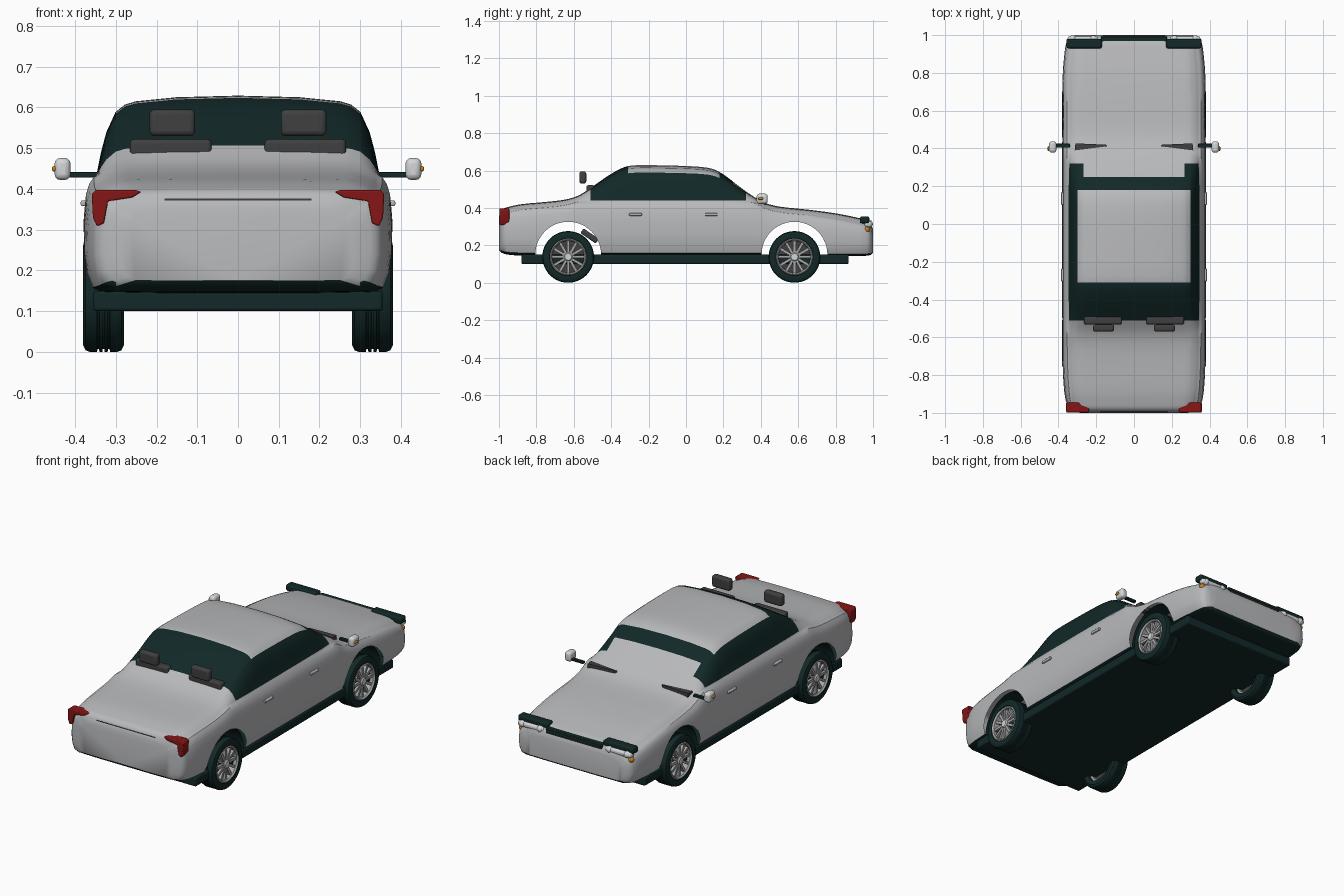
import bpy, bmesh, math
from mathutils import Vector, Matrix

if "Cube" in bpy.data.objects:
    bpy.data.objects.remove(bpy.data.objects["Cube"])

def material(name, r, g, b):
    m = bpy.data.materials.new(name)
    m.diffuse_color = (r, g, b, 1)
    m.use_nodes = True
    m.node_tree.nodes["Principled BSDF"].inputs["Base Color"].default_value = m.diffuse_color
    return m

SILVER = material("silver paint", .48, .485, .50)
DARK = material("dark teal", .006, .021, .021)
RED = material("tail red", .24, .008, .008)
AMBER = material("amber", .6, .22, .01)
SEAT = material("charcoal", .05, .05, .05)
LAMP = material("lamp white", .66, .67, .68)
RIM = material("wheel metal", .40, .40, .41)

def finish(bm, name, mats, mirror=False, bevel=0, angle=35):
    bmesh.ops.recalc_face_normals(bm, faces=bm.faces)
    me = bpy.data.meshes.new(name)
    bm.to_mesh(me)
    bm.free()
    ob = bpy.data.objects.new(name, me)
    bpy.context.collection.objects.link(ob)
    for m in mats:
        me.materials.append(m)
    if bevel:
        b = ob.modifiers.new("bevel", 'BEVEL')
        b.width, b.segments = bevel, 3
    if mirror:
        ob.modifiers.new("mirror", 'MIRROR')
    bpy.ops.object.select_all(action='DESELECT')
    ob.select_set(True)
    bpy.context.view_layer.objects.active = ob
    bpy.ops.object.shade_smooth_by_angle(angle=math.radians(angle))
    return ob

def box(name, lo, hi, mat, mirror=False, bevel=0, tilt=0):
    bm = bmesh.new()
    lo, hi = Vector(lo), Vector(hi)
    mid = (lo + hi) / 2
    mtx = Matrix.Translation(mid) @ Matrix.Rotation(tilt, 4, 'X') @ Matrix.Diagonal((*(hi - lo), 1))
    bmesh.ops.create_cube(bm, size=1, matrix=mtx)
    return finish(bm, name, [mat], mirror, bevel)

def prism(name, pts, offset, mat, mirror=False, bevel=0):
    bm = bmesh.new()
    f = bm.faces.new([bm.verts.new(p) for p in pts])
    r = bmesh.ops.extrude_face_region(bm, geom=[f])
    bmesh.ops.translate(bm, vec=offset, verts=[v for v in r['geom'] if isinstance(v, bmesh.types.BMVert)])
    return finish(bm, name, [mat], mirror, bevel)

def lathe(name, profile, y, z, mat, closed=True, n=48, mirror=True, a0=0, a1=math.tau):
    # profile of (radius, x) turned about an axis along x
    bm = bmesh.new()
    full = a1 - a0 > 6.28
    rings = []
    for i in range(n if full else n + 1):
        a = a0 + (a1 - a0) * i / n
        rings.append([bm.verts.new((x, y + r * math.cos(a), z + r * math.sin(a))) for r, x in profile])
    for i in range(n):
        p, q = rings[i], rings[(i + 1) % len(rings)]
        for j in range(len(profile) - (0 if closed else 1)):
            k = (j + 1) % len(profile)
            bm.faces.new((p[j], p[k], q[k], q[j]))
    bmesh.ops.remove_doubles(bm, verts=bm.verts, dist=1e-5)
    return finish(bm, name, [mat], mirror)

# --- body: stations (y, half width, bottom, top) lofted into one shell
KEYS = [(-1, .285, .175, .355), (-.985, .338, .16, .39), (-.95, .357, .15, .405), (-.88, .37, .145, .42),
        (-.75, .378, .142, .432), (-.65, .38, .142, .444), (-.58, .38, .142, .464), (-.52, .38, .142, .50),
        (-.47, .38, .142, .535), (-.4, .38, .142, .582), (-.33, .38, .142, .618), (-.27, .38, .142, .628),
        (-.15, .38, .142, .628), (0, .38, .142, .624), (.1, .38, .142, .617), (.16, .38, .142, .602),
        (.22, .38, .142, .565), (.28, .38, .142, .518), (.35, .38, .142, .468), (.42, .38, .142, .428),
        (.5, .38, .142, .407), (.65, .38, .142, .391), (.8, .377, .142, .371), (.92, .366, .142, .347),
        (.97, .355, .145, .334), (.99, .338, .15, .315), (1, .31, .16, .285)]
LOWER = [(0, 0), (.5, 0), (.88, .01), (.95, .06), (.985, .2), (1, .4), (.996, .65), (.982, .85), (.96, .94), (.93, 1)]
UPPER = [(.91, .06), (.885, .3), (.85, .55), (.79, .8), (.73, .89), (.66, .93), (.4, .98), (0, 1)]

def stations(steps=3):
    def slope(i, c):
        a, b = KEYS[max(i - 1, 0)], KEYS[min(i + 1, len(KEYS) - 1)]
        return (b[c] - a[c]) / (b[0] - a[0])
    for i in range(len(KEYS) - 1):
        a, b = KEYS[i], KEYS[i + 1]
        h = b[0] - a[0]
        for s in range(steps):
            t = s / steps
            yield [a[0] + h * t] + [
                (2*t**3 - 3*t*t + 1) * a[c] + (t**3 - 2*t*t + t) * h * slope(i, c)
                + (3*t*t - 2*t**3) * b[c] + (t**3 - t*t) * h * slope(i + 1, c) for c in (1, 2, 3)]
    yield list(KEYS[-1])

bm = bmesh.new()
rings = []
for y, w, zb, zt in stations():
    sh = min(.43, zt - .03)
    half = [(fx * w, zb + f * (sh - zb)) for fx, f in LOWER] + [(fx * w, sh + f * (zt - sh)) for fx, f in UPPER]
    loop = half + [(-x, z) for x, z in half[-2:0:-1]]
    rings.append([bm.verts.new((x, y, z)) for x, z in loop])
for p, q in zip(rings, rings[1:]):
    for j in range(len(p)):
        k = (j + 1) % len(p)
        bm.faces.new((p[j], p[k], q[k], q[j]))
bm.faces.new(rings[0])
bm.faces.new(rings[-1])
bmesh.ops.recalc_face_normals(bm, faces=bm.faces)
# crisp window borders
for co, no in [((0, y, 0), (0, 1, 0)) for y in (-.51, -.31, .18, .25, .32)] + \
              [((x, 0, 0), (1, 0, 0)) for x in (-.3, -.268, .268, .3)] + [((0, 0, .44), (0, 0, 1))]:
    bmesh.ops.bisect_plane(bm, geom=bm.verts[:] + bm.edges[:] + bm.faces[:], plane_co=co, plane_no=no, dist=1e-5)
for f in bm.faces:
    c = f.calc_center_median()
    glass = -.51 < c.y < .32 and c.z > .44
    roof = abs(c.x) < .3 and -.31 < c.y < .18
    cowl = abs(c.x) < .268 and c.y > .25
    under = f.normal.z < -.5 and c.z < .2
    f.material_index = 1 if under or (glass and not roof and not cowl) else 0
body = finish(bm, "car_body", [SILVER, DARK])

# wheel arches cut through the hollow shell
AXLES = {"rear": -.63, "front": .58}
ARCH_Z, ARCH_R = .15, .176
for where, y in AXLES.items():
    cut = lathe("arch_cutter", [(0, -.6), (ARCH_R, -.6), (ARCH_R, .6), (0, .6)], y, ARCH_Z, SILVER,
                closed=False, mirror=False)
    cut.hide_render = True
    bpy.context.view_layer.objects.active = body
    mod = body.modifiers.new("arch", 'BOOLEAN')
    mod.operation, mod.solver, mod.object = 'DIFFERENCE', 'EXACT', cut
    bpy.ops.object.modifier_apply(modifier=mod.name)
    bpy.data.objects.remove(cut)
bm = bmesh.new()
bm.from_mesh(body.data)
tunnel = [f for f in bm.faces if abs(f.normal.x) < .05 and any(
    all(abs(math.hypot(v.co.y - y, v.co.z - ARCH_Z) - ARCH_R) < .002 for v in f.verts) for y in AXLES.values())]
bmesh.ops.delete(bm, geom=tunnel, context='FACES')
bm.to_mesh(body.data)
bm.free()

# --- floor pan
box("floor_pan", (-.355, -.88, .10), (.355, .87, .15), DARK, bevel=.008)

# --- wheels
for where, y in AXLES.items():
    z = .138
    lathe(where + "_arch_liner", [(ARCH_R + .003, .24), (ARCH_R + .003, .352)], y, ARCH_Z, DARK,
          closed=False, n=24, a0=0, a1=math.pi)
    tyre = [(.096, .285), (.122, .28), (.134, .286), (.138, .297)]
    for gx in (.317, .330, .343):
        tyre += [(.138, gx - .003), (.131, gx - .002), (.131, gx + .002), (.138, gx + .003)]
    tyre += [(.138, .363), (.134, .374), (.122, .38), (.1, .377), (.096, .37)]
    lathe(where + "_tyre", tyre, y, z, DARK)
    lathe(where + "_rim", [(.098, .375), (.093, .379), (.086, .372), (.084, .30), (.098, .30)], y, z, RIM)
    lathe(where + "_brake_disc", [(0, .335), (.085, .335), (.085, .325), (0, .325)], y, z, SEAT, closed=False)
    lathe(where + "_hub_cap", [(0, .377), (.018, .377), (.023, .372), (.023, .335)], y, z, LAMP, closed=False, n=24)
    bm = bmesh.new()
    for i in range(12):
        mtx = (Matrix.Translation((.358, y, z)) @ Matrix.Rotation(math.tau * i / 12, 4, 'X')
               @ Matrix.Translation((0, 0, .053)) @ Matrix.Diagonal((.02, .014, .07, 1)))
        bmesh.ops.create_cube(bm, size=1, matrix=mtx)
    finish(bm, where + "_spokes", [RIM], mirror=True)

# --- tail lamps and boot lid seam
tail = [(.237, .393), (.25, .397), (.35, .397), (.359, .388), (.356, .33), (.346, .308), (.329, .316), (.319, .37),
        (.26, .379)]
prism("tail_lamp", [(x, -.997, z) for x, z in tail], (0, .052, 0), RED, True, .004)
box("boot_seam", (-.18, -.994, .372), (.18, -.985, .376), SEAT)

# --- head lamps, grille, indicators
box("headlamp_hood", (.17, .93, .318), (.358, .98, .354), DARK, True, .01)
box("headlamp_glass", (.19, .955, .298), (.352, .993, .328), LAMP, True, .012)
for i, x in enumerate((.215, .325)):
    bm = bmesh.new()
    bmesh.ops.create_uvsphere(bm, u_segments=20, v_segments=12, radius=.019,
                              matrix=Matrix.Translation((x, .98, .313)))
    finish(bm, f"headlamp_bulb_{i + 1}", [LAMP], True, angle=60)
box("grille", (-.175, .96, .296), (.175, .993, .334), DARK, bevel=.004)
for i in range(2):
    box(f"grille_slat_{i + 1}", (-.165, .985, .307 + i * .012), (.165, .997, .311 + i * .012), SEAT)
bm = bmesh.new()
bmesh.ops.create_uvsphere(bm, u_segments=16, v_segments=10, radius=.016, matrix=Matrix.Translation((.338, .968, .284)))
finish(bm, "front_indicator", [AMBER], True, angle=60)

# --- door mirrors and handles
box("mirror_stem", (.34, .405, .428), (.415, .425, .441), DARK, True, .003)
box("mirror_shell", (.411, .378, .422), (.45, .437, .476), LAMP, True, .014)
box("mirror_indicator", (.438, .386, .443), (.457, .412, .456), AMBER, True, .005)
for where, y in (("rear", -.27), ("front", .135)):
    box(where + "_door_handle", (.368, y - .034, .358), (.386, y + .034, .372), SILVER, True, .004)

# --- seats, head restraints and cowl blades
box("head_restraint", (.105, -.57, .53), (.217, -.533, .595), SEAT, True, .012)
box("seat_back", (.065, -.532, .44), (.265, -.49, .522), SEAT, True, .01)
box("seat_base", (.07, -.565, .235), (.26, -.465, .265), SEAT, True, .008, tilt=-.6)
blade = [(.31, .427), (.314, .39), (.27, .395), (.14, .412), (.15, .42)]
prism("wiper", [(x, y, .40) for x, y in blade], (0, 0, .041), SEAT, True)
